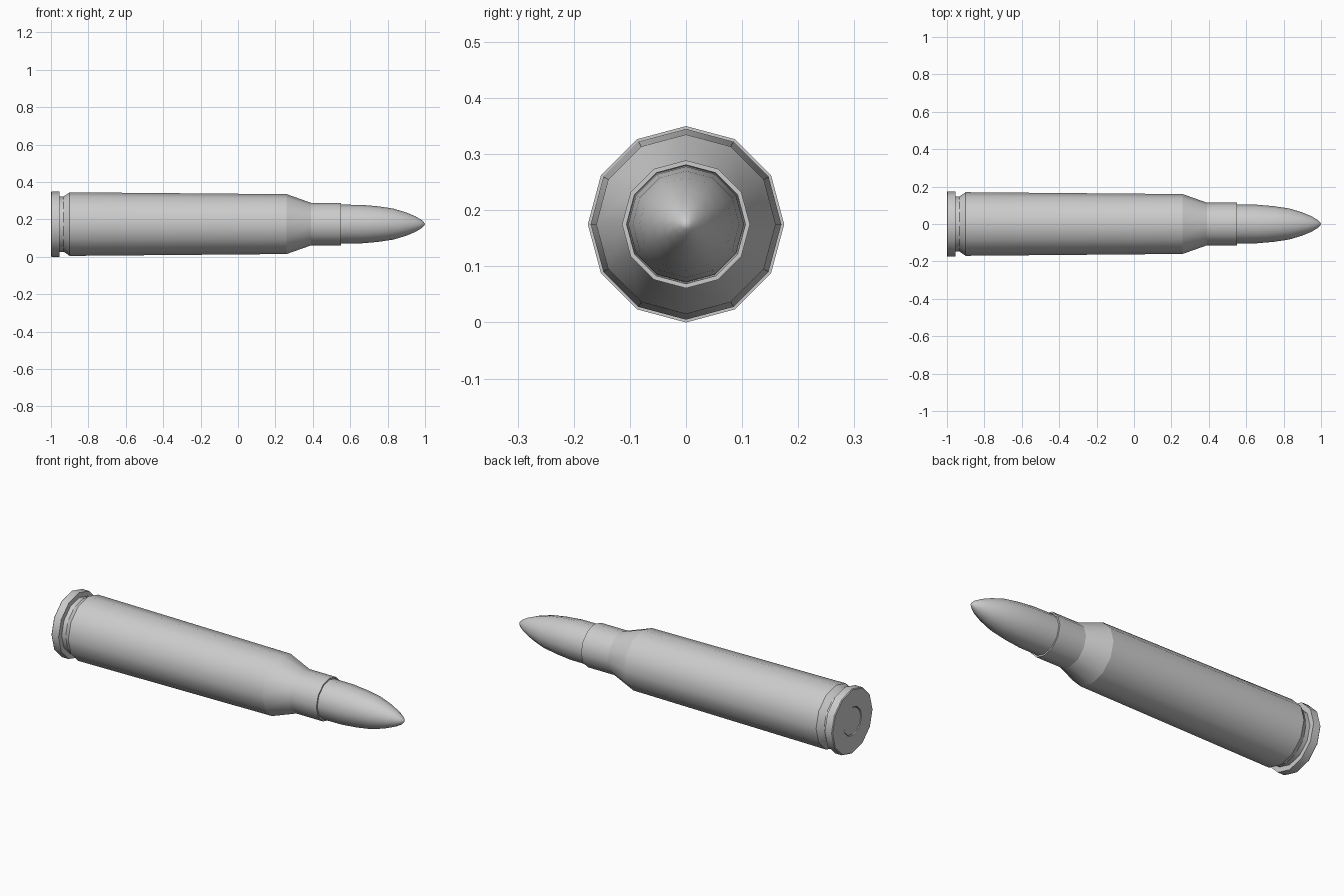
import bpy, bmesh, math

if "Cube" in bpy.data.objects:
    bpy.data.objects.remove(bpy.data.objects["Cube"])

SIDES = 12
AXIS_Z = 0.175


def lathe(name, profile, sharp_rings):
    """Revolve (x, radius) points around the long axis; radius 0 closes to a point."""
    bm = bmesh.new()
    rings = []
    for x, r in profile:
        if r == 0:
            rings.append([bm.verts.new((x, 0, 0))] * SIDES)
        else:
            rings.append([bm.verts.new((x, r * math.sin(2 * math.pi * i / SIDES),
                                        r * math.cos(2 * math.pi * i / SIDES)))
                          for i in range(SIDES)])
    for a, b in zip(rings, rings[1:]):
        for i in range(SIDES):
            j = (i + 1) % SIDES
            corners = list(dict.fromkeys((a[i], a[j], b[j], b[i])))
            bm.faces.new(corners).smooth = True
    bmesh.ops.recalc_face_normals(bm, faces=bm.faces)
    # crisp edges around the chosen rings
    for k in sharp_rings:
        for i in range(SIDES):
            e = bm.edges.get((rings[k][i], rings[k][(i + 1) % SIDES]))
            if e:
                e.smooth = False
    mesh = bpy.data.meshes.new(name)
    bm.to_mesh(mesh)
    bm.free()
    obj = bpy.data.objects.new(name, mesh)
    obj.location.z = AXIS_Z
    bpy.context.collection.objects.link(obj)
    return obj


# Case: primer pocket, rim, extraction groove, body, shoulder, neck, lip
case = [(-0.985, 0), (-0.985, 0.077), (-1.0, 0.077), (-1.0, 0.171), (-0.996, 0.175),
        (-0.955, 0.175), (-0.955, 0.148), (-0.932, 0.148), (-0.90, 0.17),
        (0.26, 0.16), (0.39, 0.114), (0.55, 0.114), (0.55, 0.106), (0.53, 0.104), (0.53, 0)]
lathe("case", case, range(1, 14))

# Primer set in the base
lathe("primer", [(-0.985, 0), (-0.985, 0.073), (-0.997, 0.073), (-0.997, 0)], (1, 2))

# Bullet with a curved nose
bullet = [(0.53, 0), (0.53, 0.104), (0.66, 0.103), (0.75, 0.095), (0.83, 0.083),
          (0.90, 0.062), (0.95, 0.041), (0.98, 0.023), (0.994, 0.010), (1.0, 0)]
lathe("bullet", bullet, (1,))
